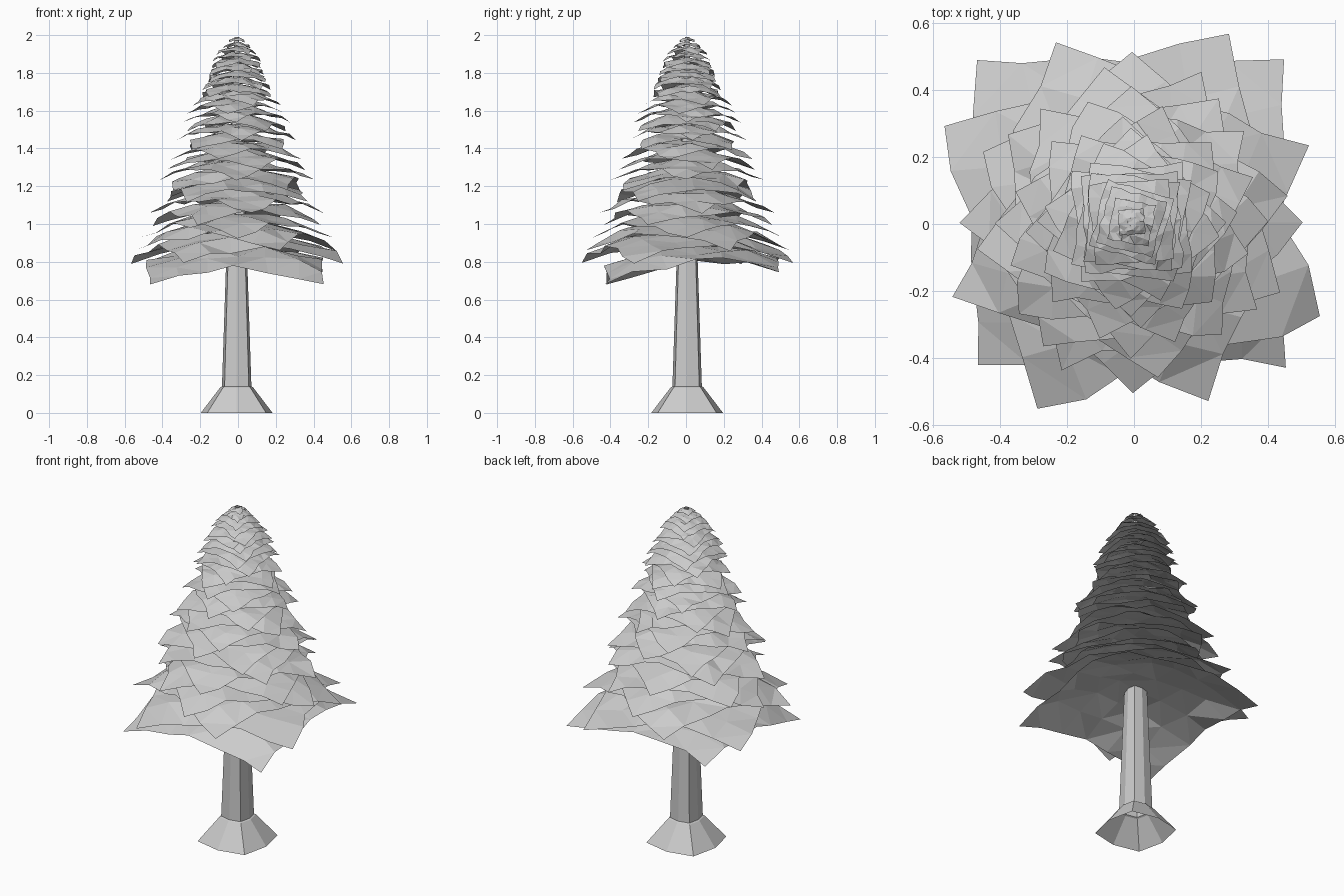
import bpy
import bmesh
import random
from math import cos, sin, radians, hypot, pi

random.seed(11)
cube = bpy.data.objects.get("Cube")
if cube:
    bpy.data.objects.remove(cube)

grey = bpy.data.materials.new("light grey")
grey.use_nodes = True
grey.diffuse_color = (0.6, 0.6, 0.6, 1)
grey.node_tree.nodes["Principled BSDF"].inputs["Base Color"].default_value = (0.6, 0.6, 0.6, 1)

CX, CY = -0.007, 0.006


def finish(bm, name):
    mesh = bpy.data.meshes.new(name)
    bm.to_mesh(mesh)
    bm.free()
    mesh.materials.append(grey)
    obj = bpy.data.objects.new(name, mesh)
    bpy.context.collection.objects.link(obj)
    return obj


# Trunk: open tube with a flared foot, squarish with its corners on the diagonals
def build_trunk():
    bm = bmesh.new()
    rings = []
    for r, z in [(0.19, 0), (0.087, 0.135), (0.078, 0.14), (0.056, 0.8), (0.012, 1.99)]:
        ring = []
        for i in range(8):
            reach = r * (1.16 if i % 2 else 1)
            ring.append(bm.verts.new((CX + reach * cos(i * pi / 4),
                                      CY + reach * sin(i * pi / 4), z)))
        rings.append(ring)
    for a, b in zip(rings, rings[1:]):
        for i in range(8):
            j = (i + 1) % 8
            bm.faces.new((a[i], a[j], b[j], b[i]))
    finish(bm, "trunk")


# Bough: a square crumpled sheet draped over the trunk
def build_bough(name, corner_z, radius, angle, tilt):
    bm = bmesh.new()
    bmesh.ops.create_grid(bm, x_segments=6, y_segments=6, size=1)
    height = 0.01 + 0.26 * radius
    half = radius * cos(pi / 4)
    turn = radians(angle - 45)
    for v in bm.verts:
        x, y = v.co.x, v.co.y
        d = hypot(x, y) / hypot(1, 1)
        wobble = 0.03 if d > 0.99 else 0.13
        z = corner_z + height * (1 - d ** 1.9 + random.uniform(-1, 1) * wobble)
        x += random.uniform(-1, 1) * wobble * 0.4
        y += random.uniform(-1, 1) * wobble * 0.4
        px = half * (x * cos(turn) - y * sin(turn))
        py = half * (x * sin(turn) + y * cos(turn))
        v.co = (CX + px, CY + py + tilt * 0.4, min(z + tilt * (py + half), 2.0))
    bmesh.ops.triangulate(bm, faces=bm.faces[:])
    finish(bm, name)


# Crown radius at a given height, interpolated along its outline
OUTLINE = [(0.69, 0.65), (0.79, 0.63), (0.86, 0.58), (0.93, 0.51), (1.15, 0.445),
           (1.4, 0.335), (1.6, 0.26), (1.8, 0.185), (1.9, 0.12), (1.98, 0.035)]


def crown_radius(z):
    for (z0, r0), (z1, r1) in zip(OUTLINE, OUTLINE[1:]):
        if z <= z1:
            return r0 + (r1 - r0) * (z - z0) / (z1 - z0)
    return OUTLINE[-1][1]


build_trunk()
angles = [45, 63, 23, 0, 65, 10, 55, 39, 0, 20, 75, 45, 5, 30, 0, 80, 20, 50]
z, i = 0.68, 0
while z < 1.985:
    angle = angles[i] if i < len(angles) else 45 + random.uniform(-20, 20)
    build_bough(f"bough_{i + 1}", z, crown_radius(max(z, 0.69)), angle, 0.07 if i == 0 else 0)
    z += 0.11 if i == 0 else 0.03 + 0.033 * (2 - z)
    i += 1
